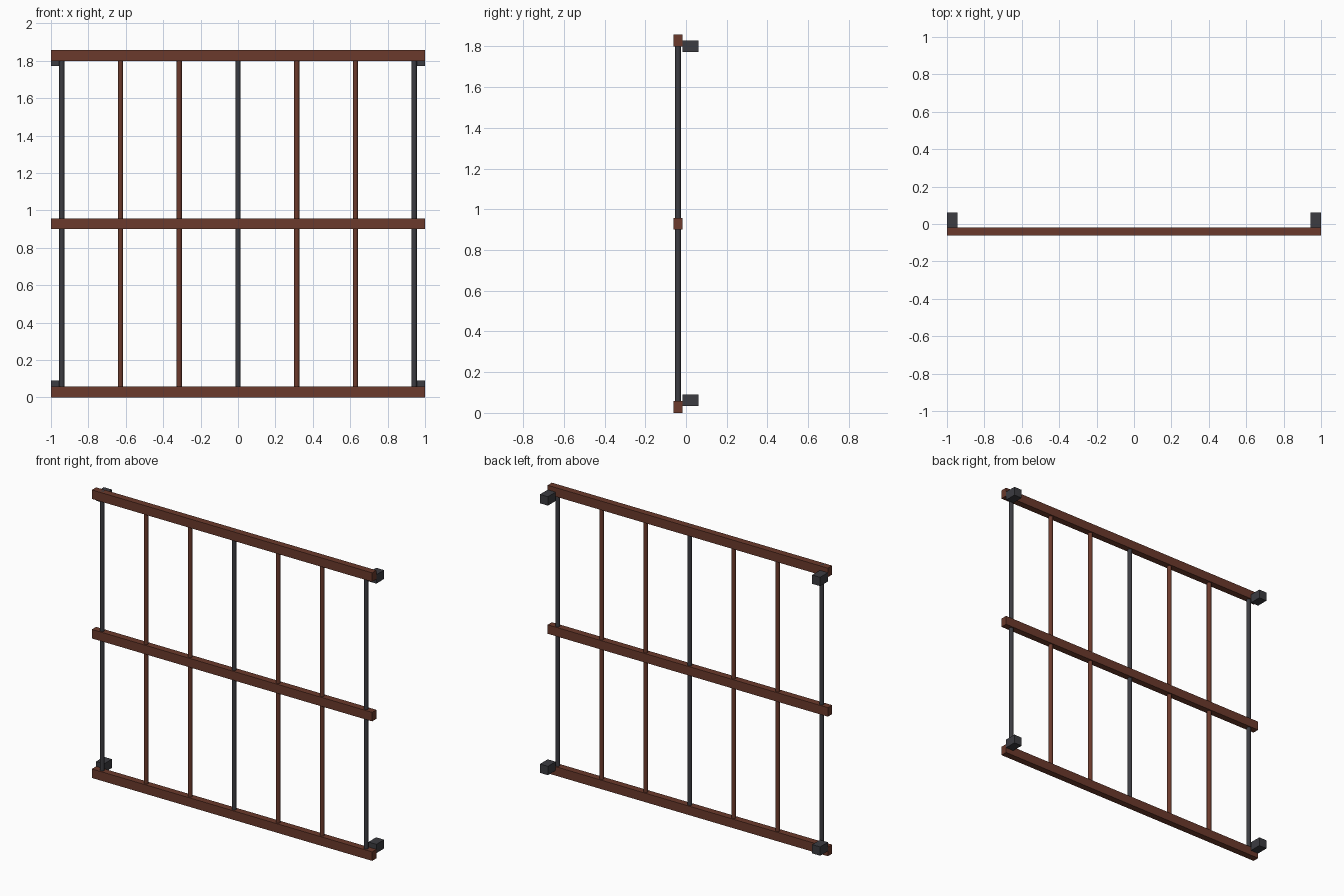
import bpy
from mathutils import Vector

cube = bpy.data.objects.get("Cube")
if cube:
    bpy.data.objects.remove(cube, do_unlink=True)


def make_material(name, color):
    mat = bpy.data.materials.new(name)
    mat.use_nodes = True
    mat.diffuse_color = (*color, 1)
    mat.node_tree.nodes["Principled BSDF"].inputs["Base Color"].default_value = (*color, 1)
    return mat


rust = make_material("rust_brown", (0.147, 0.042, 0.025))
iron = make_material("dark_iron", (0.045, 0.045, 0.053))


def box(name, low, high, mat):
    low, high = Vector(low), Vector(high)
    bpy.ops.mesh.primitive_cube_add(size=1, location=(low + high) / 2)
    obj = bpy.context.object
    obj.name = name
    obj.scale = high - low
    bpy.ops.object.transform_apply(location=False, rotation=False, scale=True)
    obj.data.materials.append(mat)


def rod(name, x, mat):
    bpy.ops.mesh.primitive_cylinder_add(
        vertices=16, radius=BAR_RADIUS, depth=HEIGHT, location=(x, BAR_Y, HEIGHT / 2))
    obj = bpy.context.object
    obj.name = name
    obj.data.materials.append(mat)
    bpy.ops.object.shade_smooth_by_angle()


HEIGHT = 1.858
RAIL = 0.058
BAR_RADIUS = 0.014
BAR_Y = -0.039
BAR_STEP = 0.314

# Horizontal rails
for name, z in (("bottom", 0), ("middle", (HEIGHT - RAIL) / 2), ("top", HEIGHT - RAIL)):
    box(name + "_rail", (-1, -0.061, z), (1, -0.018, z + RAIL), rust)

# Vertical bars: the outer and centre ones are iron
for i in range(-3, 4):
    rod(f"vertical_bar_{i + 4}", i * BAR_STEP, iron if i % 3 == 0 else rust)

# Wall brackets behind the four corners
for side, x in (("right", -1), ("left", 0.943)):
    for level, z in (("bottom", 0.033), ("top", 1.772)):
        box(f"{level}_{side}_bracket", (x, -0.018, z), (x + 0.057, 0.061, z + 0.057), iron)
